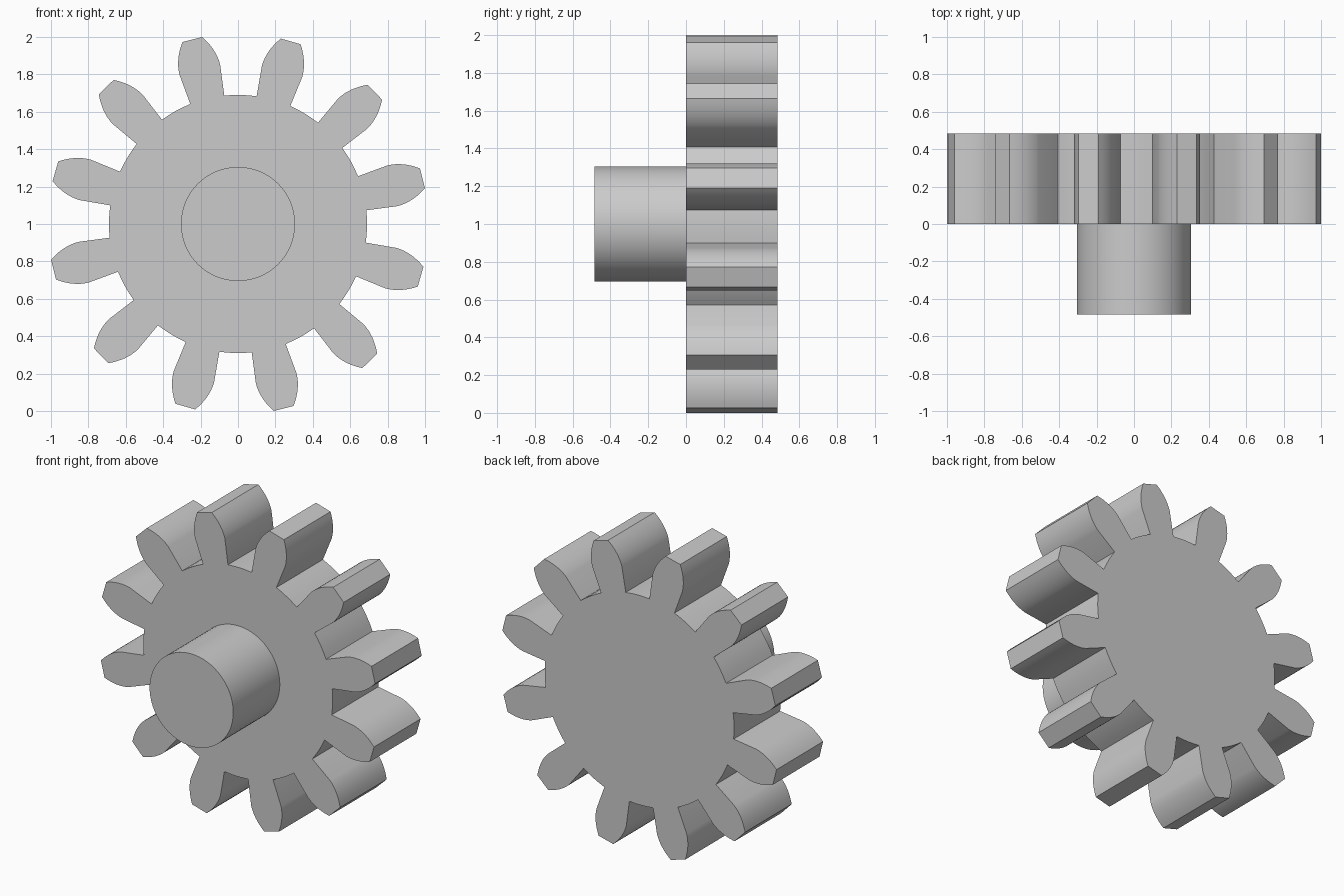
import bpy, bmesh
from math import sin, cos, pi, radians, hypot, atan2

if "Cube" in bpy.data.objects:
    bpy.data.objects.remove(bpy.data.objects["Cube"])

TEETH = 12
PHASE = radians(16.1)      # clockwise offset of the first tooth from straight up
ROOT, BEND, TIP = 0.69, 0.85, 1.016
DEPTH = 0.485
SHAFT_RADIUS = 0.305

steel = bpy.data.materials.new("plain grey")
steel.use_nodes = True
grey = (0.6, 0.6, 0.6, 1)
steel.diffuse_color = grey
steel.node_tree.nodes["Principled BSDF"].inputs["Base Color"].default_value = grey


def extrude_profile(name, points, y0, y1):
    """Solid with an outline in the x-z plane, running from y0 to y1."""
    bm = bmesh.new()
    face = bm.faces.new([bm.verts.new((x, y0, z + 1)) for x, z in points])
    out = bmesh.ops.extrude_face_region(bm, geom=[face])
    moved = [v for v in out["geom"] if isinstance(v, bmesh.types.BMVert)]
    bmesh.ops.translate(bm, verts=moved, vec=(0, y1 - y0, 0))
    bmesh.ops.recalc_face_normals(bm, faces=bm.faces)
    mesh = bpy.data.meshes.new(name)
    bm.to_mesh(mesh)
    bm.free()
    obj = bpy.data.objects.new(name, mesh)
    bpy.context.collection.objects.link(obj)
    mesh.materials.append(steel)
    bpy.ops.object.select_all(action='DESELECT')
    obj.select_set(True)
    bpy.context.view_layer.objects.active = obj
    bpy.ops.object.shade_smooth_by_angle(angle=radians(30))
    return obj


def half_width(u):
    """Half the tooth thickness at distance u along the tooth axis."""
    if u < BEND:
        return 0.112 - 0.11 * (BEND - u)
    return 0.112 - 2.07 * (u - BEND) ** 2


# Tooth flank: straight near the root, then curving in to a flat tip
base = 0.684
flank = [(base, half_width(base))]
flank += [(u, half_width(u)) for u in
          (BEND + (TIP - BEND) * i / 8 for i in range(9))]
root_angle = atan2(flank[0][1], base)
tooth = [(u, -w) for u, w in flank] + [(u, w) for u, w in reversed(flank)]

# Gear outline, with a short root arc after each tooth
outline = []
for k in range(TEETH):
    a = PHASE + 2 * pi * k / TEETH
    outline += [(u * sin(a) + v * cos(a), u * cos(a) - v * sin(a)) for u, v in tooth]
    gap = 2 * pi / TEETH - 2 * root_angle
    for i in range(1, 4):
        b = a + root_angle + gap * i / 4
        outline.append((ROOT * sin(b), ROOT * cos(b)))
extrude_profile("gear_wheel", outline, 0, DEPTH)

# Round shaft on the front
circle = [(SHAFT_RADIUS * cos(2 * pi * i / 64), SHAFT_RADIUS * sin(2 * pi * i / 64))
          for i in range(64)]
extrude_profile("shaft", circle, -DEPTH, 0.005)
